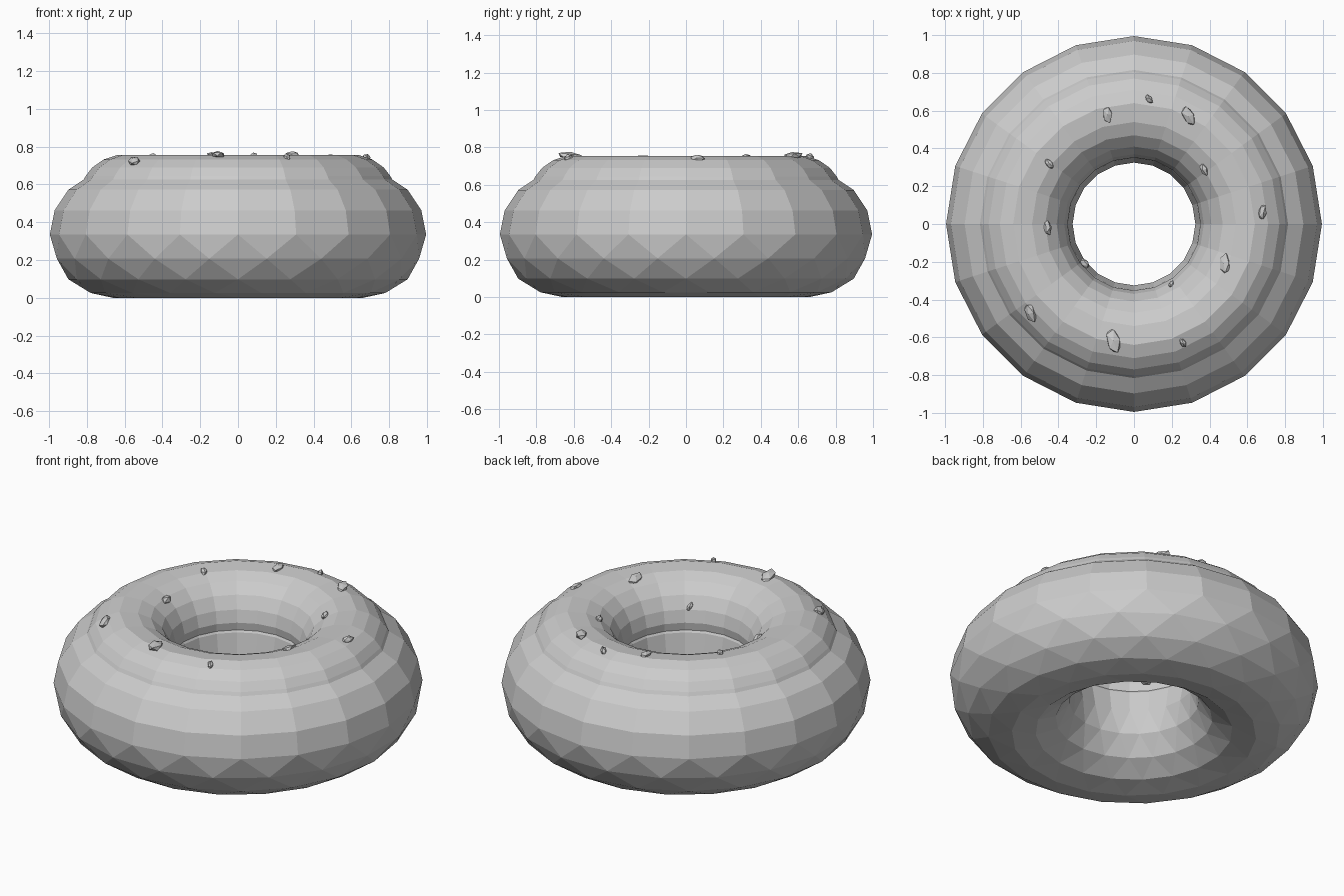
import bpy
import bmesh
import math
import random
from mathutils import Matrix, Vector

random.seed(4)
SIDES = 20
RING_R, TUBE_R = 0.66, 0.335

cube = bpy.data.objects.get("Cube")
if cube:
    bpy.data.objects.remove(cube)

grey = bpy.data.materials.new("plain grey")
grey.use_nodes = True
colour = (0.6, 0.6, 0.6, 1)
grey.diffuse_color = colour
grey.node_tree.nodes["Principled BSDF"].inputs["Base Color"].default_value = colour


def add_object(name, bm):
    bmesh.ops.recalc_face_normals(bm, faces=bm.faces)
    mesh = bpy.data.meshes.new(name)
    bm.to_mesh(mesh)
    bm.free()
    mesh.materials.append(grey)
    obj = bpy.data.objects.new(name, mesh)
    bpy.context.collection.objects.link(obj)
    return obj


def ring(name, profile):
    """Sweep a closed (radius, height, half-step) profile round the z axis."""
    bm = bmesh.new()
    rows = []
    for r, z, shift in profile:
        angles = [math.tau * (i + shift) / SIDES for i in range(SIDES)]
        rows.append([bm.verts.new((r * math.cos(a), r * math.sin(a), z)) for a in angles])
    for k, low in enumerate(rows):
        nxt = (k + 1) % len(rows)
        high = rows[nxt]
        same = profile[k][2] == profile[nxt][2]
        low_shifted = profile[k][2] > profile[nxt][2]
        for i in range(SIDES):
            j = (i + 1) % SIDES
            if same:
                bm.faces.new((low[i], low[j], high[j], high[i]))
            elif low_shifted:
                bm.faces.new((low[i], high[j], high[i]))
                bm.faces.new((low[i], low[j], high[j]))
            else:
                bm.faces.new((low[i], low[j], high[i]))
                bm.faces.new((high[i], low[j], high[j]))
    return add_object(name, bm)


# Dough: round tube, with staggered rows below the waist
steps = 16
dough = []
for k in range(steps):
    t = math.tau * k / steps
    staggered = 0.5 if k > steps / 2 and k % 2 else 0
    dough.append((RING_R + TUBE_R * math.cos(t), TUBE_R * (1 + math.sin(t)), staggered))
ring("dough", dough)

# Icing: cap over the top, reaching down into the hole
cap = [(0.36, 0.46), (0.352, 0.52), (0.37, 0.59), (0.41, 0.66), (0.47, 0.715),
       (0.54, 0.745), (0.64, 0.755), (0.71, 0.732), (0.77, 0.69), (0.805, 0.645),
       (0.825, 0.61)]
underside = [(0.76, 0.57), (0.45, 0.47)]
ring("icing", [(r, z, 0) for r, z in cap + underside])


def icing_height(r):
    for (r0, z0), (r1, z1) in zip(cap[1:], cap[2:]):
        if r <= r1:
            t = max(0, (r - r0) / (r1 - r0))
            return z0 + t * (z1 - z0), (z1 - z0) / (r1 - r0)
    return cap[-1][1], -1


# Sprinkles: (x, y, length, turn in degrees from the y axis)
spots = [(-0.14, 0.58, 0.05, 5), (0.08, 0.66, 0.03, 35), (0.29, 0.57, 0.06, 25),
         (-0.45, 0.32, 0.035, 40), (0.37, 0.29, 0.04, 20), (0.68, 0.06, 0.045, -10),
         (-0.46, -0.02, 0.045, 10), (0.48, -0.21, 0.06, 0), (0.20, -0.32, 0.03, 0),
         (-0.26, -0.21, 0.035, 40), (-0.55, -0.47, 0.06, 20), (-0.11, -0.62, 0.07, 10),
         (0.26, -0.63, 0.03, 30)]
for n, (x, y, length, turn) in enumerate(spots, 1):
    r = math.hypot(x, y)
    z, slope = icing_height(r)
    normal = Vector((-slope * x / r, -slope * y / r, 1)).normalized()
    tilt = Vector((0, 0, 1)).rotation_difference(normal).to_matrix().to_4x4()
    bm = bmesh.new()
    bmesh.ops.create_icosphere(bm, subdivisions=1, radius=1)
    for v in bm.verts:
        v.co *= random.uniform(0.85, 1.1)
    place = (Matrix.Translation((x, y, z)) @ tilt
             @ Matrix.Rotation(math.radians(turn), 4, "Z")
             @ Matrix.Diagonal((length * 0.55, length, 0.022, 1)))
    bm.transform(place)
    add_object(f"sprinkle_{n}", bm)
